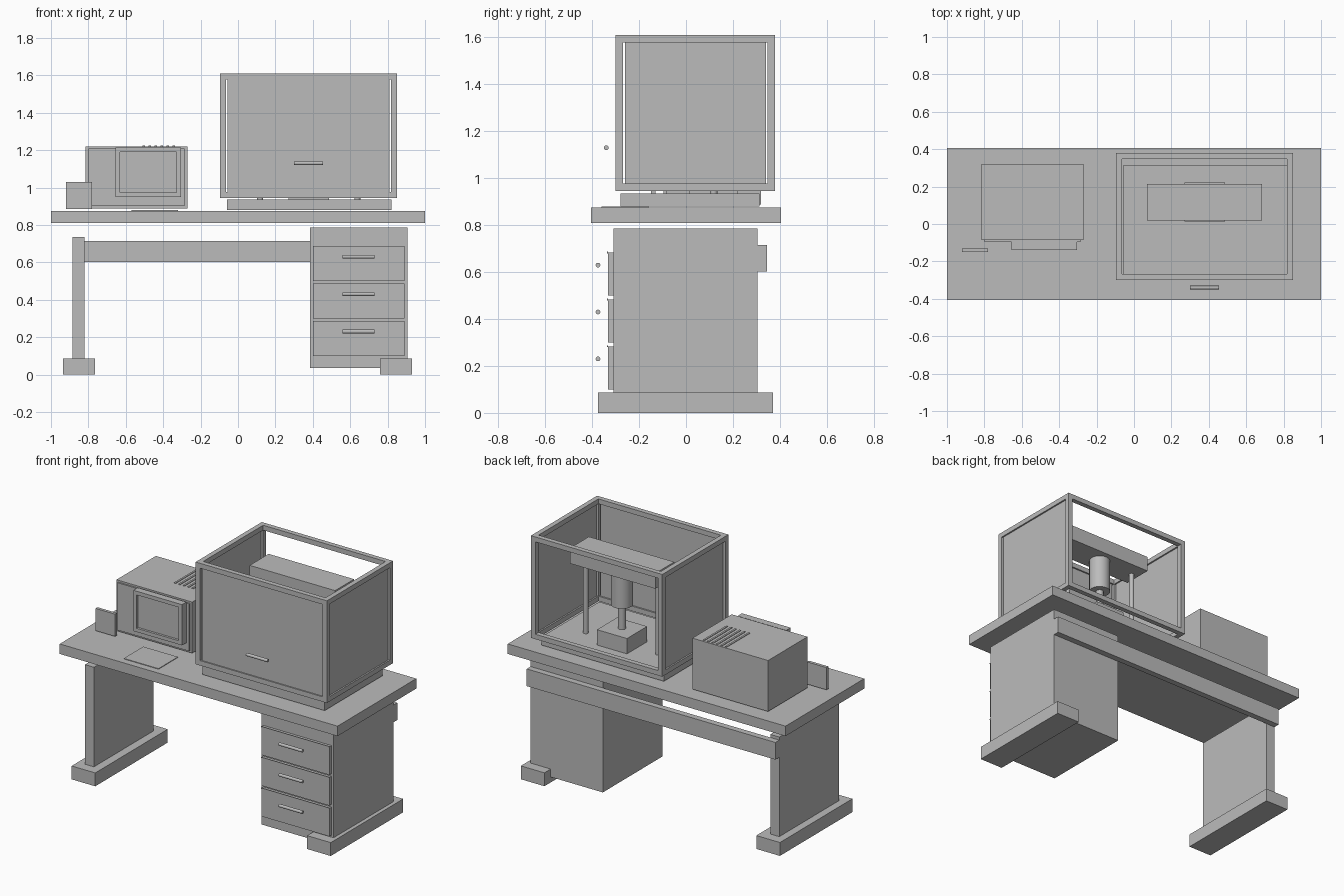
import bpy, bmesh, math
from mathutils import Matrix

if "Cube" in bpy.data.objects:
    bpy.data.objects.remove(bpy.data.objects["Cube"])

grey = bpy.data.materials.new("plain_grey")
grey.diffuse_color = (0.5, 0.5, 0.5, 1)
grey.use_nodes = True
grey.node_tree.nodes["Principled BSDF"].inputs["Base Color"].default_value = grey.diffuse_color


def finish(name, bm):
    mesh = bpy.data.meshes.new(name)
    bm.to_mesh(mesh)
    bm.free()
    mesh.materials.append(grey)
    obj = bpy.data.objects.new(name, mesh)
    bpy.context.collection.objects.link(obj)
    return obj


def boxes(name, *ranges):
    """One object from boxes given as (x0, x1, y0, y1, z0, z1)."""
    bm = bmesh.new()
    for x0, x1, y0, y1, z0, z1 in ranges:
        m = Matrix.Translation(((x0 + x1) / 2, (y0 + y1) / 2, (z0 + z1) / 2))
        m = m @ Matrix.Diagonal((x1 - x0, y1 - y0, z1 - z0, 1))
        bmesh.ops.create_cube(bm, size=1, matrix=m)
    return finish(name, bm)


def rod(name, centre, radius, length, axis="Z", sides=24):
    bm = bmesh.new()
    m = Matrix.Translation(centre)
    if axis == "X":
        m = m @ Matrix.Rotation(math.pi / 2, 4, "Y")
    bmesh.ops.create_cone(bm, cap_ends=True, segments=sides, radius1=radius,
                          radius2=radius, depth=length, matrix=m)
    for f in bm.faces:
        f.smooth = len(f.verts) == 4
    for e in bm.edges:
        e.smooth = all(f.smooth for f in e.link_faces)
    return finish(name, bm)


# Desk
boxes("desk_top", (-1, 1, -0.405, 0.405, 0.81, 0.875))
boxes("left_foot", (-0.935, -0.765, -0.375, 0.37, 0, 0.087))
boxes("right_foot", (0.76, 0.93, -0.375, 0.37, 0, 0.087))
boxes("left_leg", (-0.885, -0.82, -0.31, 0.305, 0.087, 0.735))
boxes("back_beam", (-0.885, 0.905, 0.305, 0.345, 0.603, 0.715))
boxes("drawer_cabinet", (0.385, 0.905, -0.31, 0.305, 0.035, 0.785))

# Drawers with a thin lip and a bar handle
for i in range(3):
    z = 0.10 + 0.2 * i
    boxes(f"drawer_{i + 1}", (0.4, 0.89, -0.332, -0.31, z, z + 0.183),
          (0.4, 0.89, -0.336, -0.332, z + 0.18, z + 0.187))
    rod(f"drawer_handle_{i + 1}", (0.645, -0.375, z + 0.13), 0.01, 0.17, "X", 16)

# Enclosure base and open frame
boxes("enclosure_base", (-0.06, 0.82, -0.28, 0.313, 0.88, 0.935))
X0, X1, Y0, Y1, Z0, Z1, T = -0.095, 0.85, -0.3, 0.38, 0.945, 1.61, 0.032
bars = []
for x in (X0, X1 - T):
    for y in (Y0, Y1 - T):
        bars.append((x, x + T, y, y + T, Z0, Z1))
    for z in (Z0, Z1 - T):
        bars.append((x, x + T, Y0 + T, Y1 - T, z, z + T))
for y in (Y0, Y1 - T):
    for z in (Z0, Z1 - T):
        bars.append((X0 + T, X1 - T, y, y + T, z, z + T))
boxes("enclosure_frame", *bars)

# Front and side panels, leaving the back and top open
G = T + 0.007
boxes("front_panel", (X0 + G, X1 - G, Y0 + 0.008, Y0 + 0.022, Z0 + T, Z1 - T))
for name, x in (("left_panel", X0), ("right_panel", X1 - T)):
    boxes(name, (x + 0.01, x + 0.022, Y0 + G, Y1 - G, Z0 + T, Z1 - T))
rod("panel_handle", (0.378, -0.34, 1.13), 0.01, 0.155, "X", 16)

# Press inside the enclosure
CX, CY = 0.378, 0.118
boxes("press_head", (0.07, 0.685, 0.02, 0.215, 1.41, 1.51))
boxes("press_platform", (0.27, 0.486, 0.014, 0.221, 0.935, 1.035))
rod("press_cylinder", (CX, CY, 1.30), 0.065, 0.22)
rod("press_shaft", (CX, CY, 1.11), 0.024, 0.16)
for name, side in (("left_post", -1), ("right_post", 1)):
    rod(name, (CX + 0.26 * side, CY, 1.172), 0.016, 0.475, "Z", 16)

# Monitor unit with raised bezel, recessed screen and top vents
boxes("monitor_body", (-0.815, -0.27, -0.085, 0.32, 0.888, 1.22))
boxes("monitor_front_plate", (-0.8, -0.285, -0.095, -0.085, 0.9, 1.208))
bx0, bx1, bz0, bz1, w = -0.655, -0.305, 0.95, 1.215, 0.024
boxes("monitor_bezel",
      (bx0, bx0 + w, -0.14, -0.095, bz0, bz1),
      (bx1 - w, bx1, -0.14, -0.095, bz0, bz1),
      (bx0 + w, bx1 - w, -0.14, -0.095, bz0, bz0 + w),
      (bx0 + w, bx1 - w, -0.14, -0.095, bz1 - w, bz1))
boxes("monitor_screen", (bx0 + w, bx1 - w, -0.125, -0.095, bz0 + w, bz1 - w))
boxes("monitor_vents", *[(x, x + 0.012, 0.07, 0.31, 1.22, 1.224)
                         for x in [-0.51 + 0.032 * i for i in range(6)]])

# Items on the desk
boxes("small_card", (-0.92, -0.78, -0.15, -0.13, 0.885, 1.03))
boxes("desk_mat", (-0.57, -0.32, -0.36, -0.16, 0.875, 0.879))
